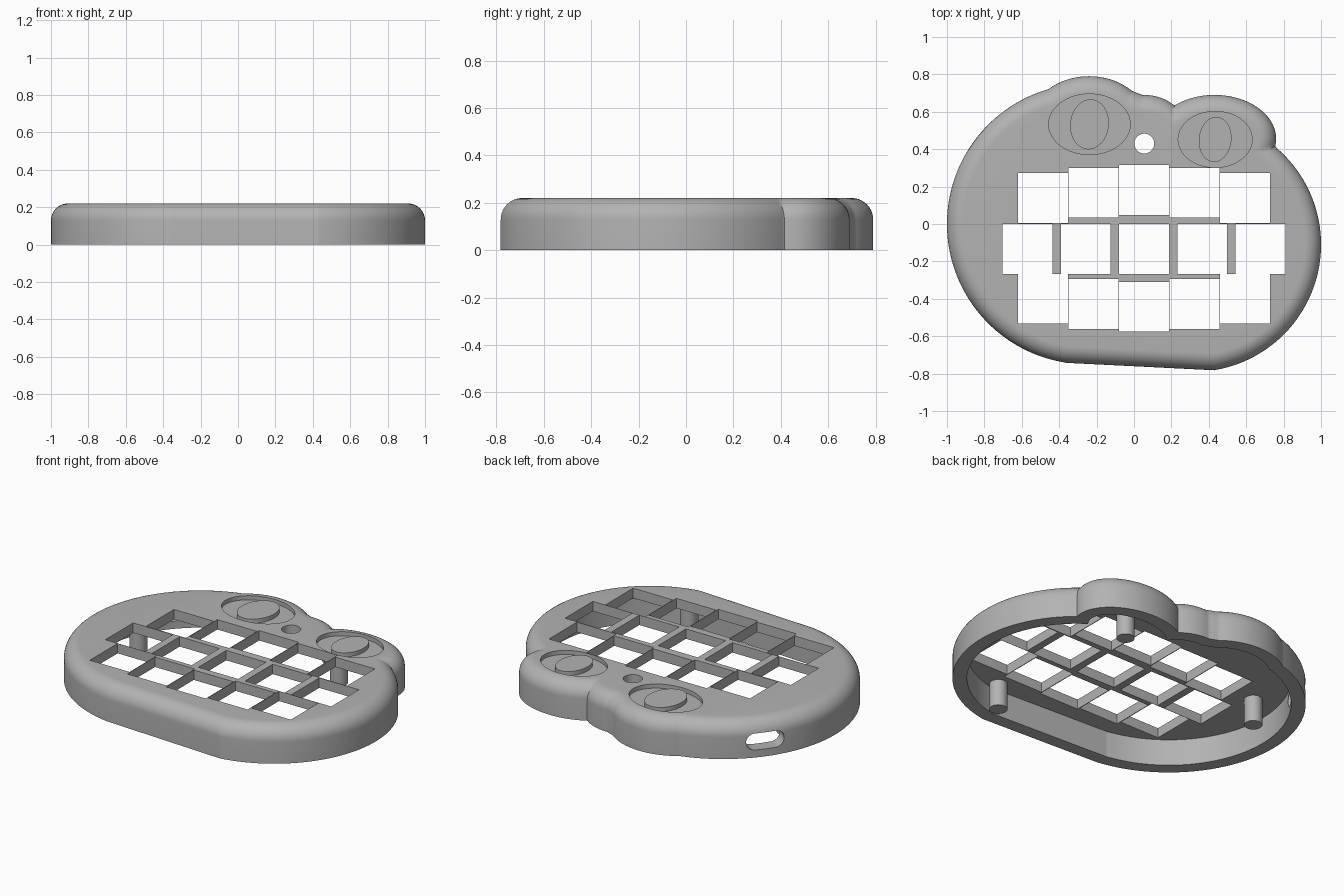
import bpy, bmesh
from math import sin, cos, pi, sqrt, radians
from mathutils import Matrix, Vector

if "Cube" in bpy.data.objects:
    bpy.data.objects.remove(bpy.data.objects["Cube"])

HEIGHT, PLATE, WALL, FILLET = 0.22, 0.06, 0.08, 0.09
STEPS = 400

grey = bpy.data.materials.new("plain grey")
grey.use_nodes = True
COLOUR = (0.45, 0.45, 0.45, 1)
grey.diffuse_color = COLOUR
grey.node_tree.nodes["Principled BSDF"].inputs["Base Color"].default_value = COLOUR

# Outline: union of ellipses (centre x, y, radii) closed by a straight front edge
LOBES = [(-0.25, 0, 0.75, 0.75), (0.32, -0.11, 0.68, 0.68),
         (-0.24, 0.53, 0.32, 0.26), (0.43, 0.455, 0.33, 0.235),
         (0.055, 0.43, 0.26, 0.26)]
EDGE = Vector((-0.37, -0.742)), Vector((0.43, -0.782))


def reach(angle, inset):
    """Distance from the origin to the outline, moved inwards by inset."""
    d = Vector((cos(angle), sin(angle)))
    run = EDGE[1] - EDGE[0]
    start = EDGE[0] + Vector((-run.y, run.x)).normalized() * inset
    det = d.cross(run)
    if abs(det) > 1e-6:
        dist, along = start.cross(run) / det, start.cross(d) / det
        if dist > 0 and 0 <= along <= 1:
            return dist
    best = 0
    for cx, cy, rx, ry in LOBES:
        rx, ry = rx - inset, ry - inset
        a = (d.x / rx) ** 2 + (d.y / ry) ** 2
        b = d.x * cx / rx ** 2 + d.y * cy / ry ** 2
        c = (cx / rx) ** 2 + (cy / ry) ** 2 - 1
        if b * b >= a * c:
            best = max(best, (b + sqrt(b * b - a * c)) / a)
    return best


def finish(bm, name):
    bmesh.ops.recalc_face_normals(bm, faces=bm.faces)
    mesh = bpy.data.meshes.new(name)
    bm.to_mesh(mesh)
    bm.free()
    mesh.materials.append(grey)
    ob = bpy.data.objects.new(name, mesh)
    bpy.context.collection.objects.link(ob)
    return ob


def add_cylinder(bm, x, y, z0, z1, rx, ry, tilt=0):
    m = (Matrix.Translation((x, y, (z0 + z1) / 2)) @ Matrix.Rotation(tilt, 4, 'Z')
         @ Matrix.Diagonal((rx, ry, z1 - z0, 1)))
    bmesh.ops.create_cone(bm, cap_ends=True, segments=64, radius1=1, radius2=1,
                          depth=1, matrix=m)


def select_only(ob):
    bpy.ops.object.select_all(action='DESELECT')
    ob.select_set(True)
    bpy.context.view_layer.objects.active = ob


# Shell: stacked outline rings from the cavity ceiling, round the rim, to the top
profile = [(WALL, HEIGHT - PLATE), (WALL, 0), (0, 0)]
for i in range(11):
    t = i / 10 * pi / 2
    profile.append((FILLET * (1 - cos(t)), HEIGHT - FILLET * (1 - sin(t))))
bm = bmesh.new()
rings = []
for inset, z in profile:
    ring = []
    for i in range(STEPS):
        a = 2 * pi * i / STEPS
        r = reach(a, inset)
        ring.append(bm.verts.new((r * cos(a), r * sin(a), z)))
    rings.append(ring)
for low, high in zip(rings, rings[1:]):
    for i in range(STEPS):
        j = (i + 1) % STEPS
        bm.faces.new((low[i], low[j], high[j], high[i]))
bm.faces.new(rings[0])
bm.faces.new(rings[-1])
shell = finish(bm, "case_shell")

# Cutters: key openings, round hole, eye recesses and cable slot
KEY, PITCH, MIDDLE = 0.266, 0.27, 0.054
bm = bmesh.new()
for col in range(-2, 3):
    drop = (0, 0.015, 0.043)[abs(col)]
    keys = [(MIDDLE + col * PITCH, 0.182 - drop),
            (MIDDLE + col * 0.3115, -0.133),
            (MIDDLE + col * PITCH, -0.443 + drop)]
    for x, y in keys:
        bmesh.ops.create_cube(bm, size=1, matrix=Matrix.Translation((x, y, HEIGHT))
                              @ Matrix.Diagonal((KEY, KEY, 0.3, 1)))
add_cylinder(bm, 0.055, 0.43, 0.1, 0.3, 0.053, 0.053)
EYES = [(-0.238, 0.533, 0.218, 0.162, 0.103, 0.134),
        (0.434, 0.452, 0.198, 0.15, 0.087, 0.121)]
RECESS = HEIGHT - 0.025
for x, y, rx, ry, px, py in EYES:
    add_cylinder(bm, x, y, RECESS, 0.3, rx, ry)

# Cable slot: a rounded bar pushed through the rear left wall
turn = radians(143)
frame = (Matrix.Translation((-0.25 + 0.72 * cos(turn), 0.72 * sin(turn), 0.095))
         @ Matrix.Rotation(turn, 4, 'Z'))
ends = []
for i in range(32):
    t = 2 * pi * (i + 0.5) / 32
    side = 0.06 if cos(t) > 0 else -0.06
    ends.append((side + 0.05 * cos(t), 0.05 * sin(t)))
inner, outer = ([bm.verts.new(frame @ Vector((depth, y, z))) for y, z in ends]
                for depth in (-0.1, 0.15))
bm.faces.new(inner)
bm.faces.new(outer)
for i in range(32):
    j = (i + 1) % 32
    bm.faces.new((inner[i], inner[j], outer[j], outer[i]))
cutter = finish(bm, "opening_cutter")
cutter.hide_render = True

cut = shell.modifiers.new("openings", 'BOOLEAN')
cut.operation, cut.solver, cut.object = 'DIFFERENCE', 'EXACT', cutter
select_only(shell)
bpy.ops.object.modifier_apply(modifier=cut.name)
bpy.data.objects.remove(cutter)
bpy.ops.object.shade_smooth_by_angle(angle=radians(30))

# Raised pupils in the eye recesses
for side, (x, y, rx, ry, px, py) in zip(("right", "left"), EYES):
    bm = bmesh.new()
    add_cylinder(bm, x, y, RECESS - 0.01, HEIGHT, px, py, radians(-6))
    select_only(finish(bm, side + "_pupil"))
    bpy.ops.object.shade_smooth_by_angle(angle=radians(30))

# Mounting posts under the plate
for name, x, y in (("front", 0.43, -0.645), ("right", -0.752, 0.122), ("rear", 0.396, 0.4)):
    bm = bmesh.new()
    add_cylinder(bm, x, y, 0, HEIGHT - PLATE + 0.01, 0.05, 0.05)
    select_only(finish(bm, name + "_post"))
    bpy.ops.object.shade_smooth_by_angle(angle=radians(30))
